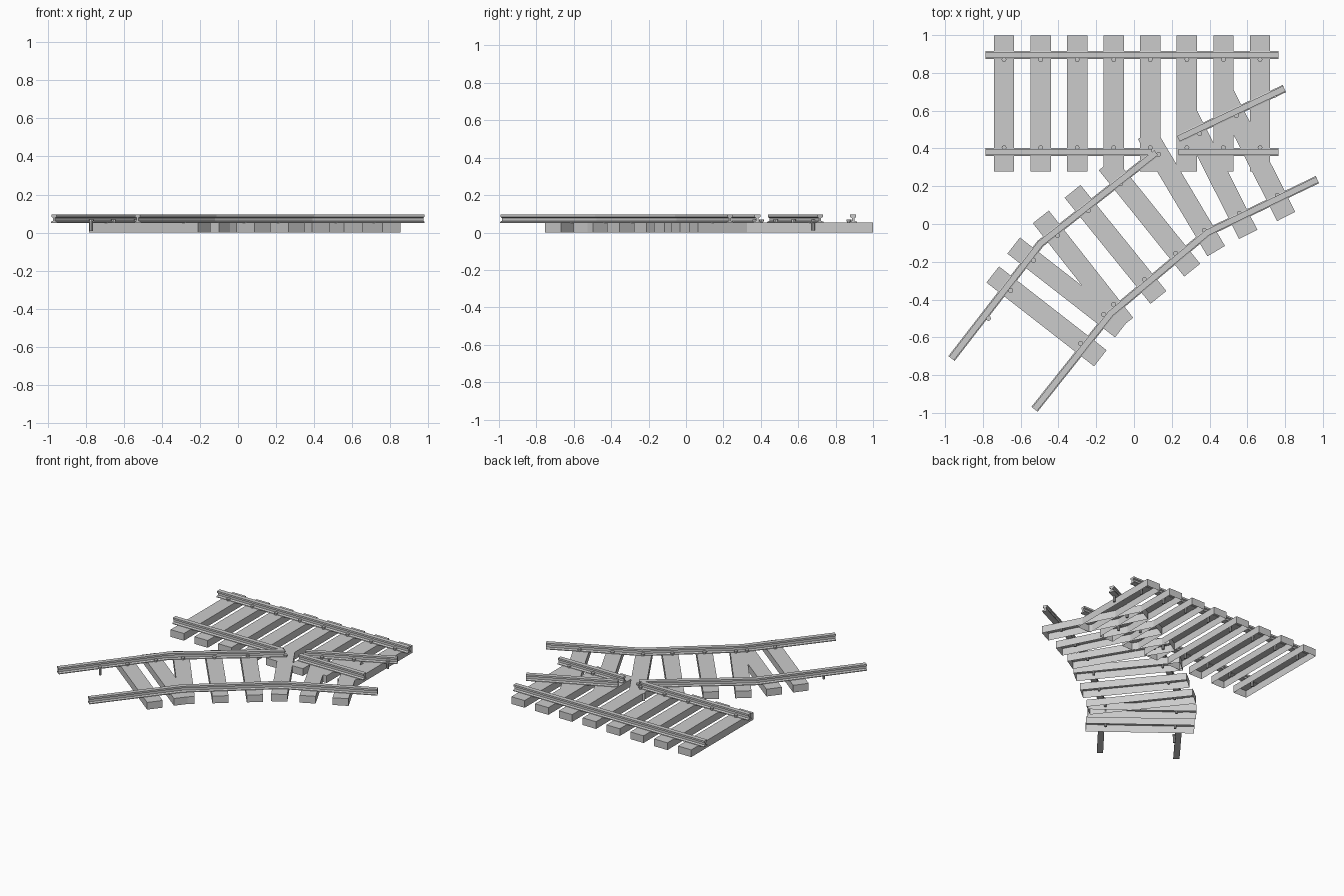
import bpy, bmesh, math
from mathutils import Vector, Matrix

if "Cube" in bpy.data.objects:
    bpy.data.objects.remove(bpy.data.objects["Cube"])

TIE_L, TIE_W, TIE_H = 0.722, 0.108, 0.053
# right half of the rail section (side offset, height), foot to head
HALF = [(0.021, 0.051), (0.021, 0.057), (0.006, 0.062),
        (0.006, 0.078), (0.016, 0.082), (0.016, 0.095)]
PROFILE = HALF + [(-s, z) for s, z in reversed(HALF)]


def finish(name, bm):
    me = bpy.data.meshes.new(name)
    bm.to_mesh(me)
    bm.free()
    ob = bpy.data.objects.new(name, me)
    bpy.context.collection.objects.link(ob)
    return ob


def tie(name, x, y, angle):
    """Wooden tie: a shallow box, open underneath."""
    bm = bmesh.new()
    mat = (Matrix.Translation((x, y, TIE_H / 2)) @ Matrix.Rotation(math.radians(angle), 4, 'Z')
           @ Matrix.Diagonal((TIE_L, TIE_W, TIE_H, 1)))
    bmesh.ops.create_cube(bm, size=1, matrix=mat)
    bm.normal_update()
    bottom = [f for f in bm.faces if f.normal.z < -0.9]
    bmesh.ops.delete(bm, geom=bottom, context='FACES_ONLY')
    finish(name, bm)


def rail(name, pts):
    """Sweep the rail section along a path with mitred bends."""
    bm = bmesh.new()
    pts = [Vector(p) for p in pts]
    rings = []
    for i, p in enumerate(pts):
        a = (p - pts[i - 1]).normalized() if i else (pts[1] - p).normalized()
        b = (pts[i + 1] - p).normalized() if i < len(pts) - 1 else a
        t = (a + b).normalized()
        side = Vector((t.y, -t.x)) / t.dot(a)
        rings.append([bm.verts.new((p.x + side.x * s, p.y + side.y * s, z)) for s, z in PROFILE])
    n = len(PROFILE)
    for r, q in zip(rings, rings[1:]):
        for k in range(n):
            bm.faces.new((r[k], r[(k + 1) % n], q[(k + 1) % n], q[k]))
    bm.faces.new(rings[0])
    bm.faces.new(rings[-1])
    bmesh.ops.recalc_face_normals(bm, faces=bm.faces)
    finish(name, bm)


def spikes(name, spots):
    """Round spikes: a long shank with a wider head gripping the rail foot."""
    bm = bmesh.new()
    for x, y in spots:
        for r, z0, z1 in ((0.009, 0.01, 0.06), (0.013, 0.06, 0.07)):
            bmesh.ops.create_cone(bm, cap_ends=True, segments=8, radius1=r, radius2=r,
                                  depth=z1 - z0, matrix=Matrix.Translation((x, y, (z0 + z1) / 2)))
    finish(name, bm)


# straight track ties
tie_x = [-0.688 + 0.1936 * i for i in range(8)]
for i, x in enumerate(tie_x):
    tie(f"straight_tie_{i + 1}", x, 0.638, 90)

# branch track ties
branch = [(-0.463, -0.489, -37.9), (-0.352, -0.336, -37.9), (-0.27, -0.246, -51.8),
          (-0.098, -0.108, -51), (0.082, 0.037, -51.2), (0.251, 0.167, -59.3),
          (0.442, 0.267, -63.2), (0.643, 0.362, -63.2)]
for i, (x, y, a) in enumerate(branch):
    tie(f"branch_tie_{i + 1}", x, y, a)

# straight rails, the inner one broken at the crossing
rail("outer_straight_rail", [(-0.786, 0.894), (0.765, 0.894)])
rail("inner_straight_rail_left", [(-0.786, 0.381), (0.095, 0.381)])
rail("inner_straight_rail_right", [(0.235, 0.381), (0.765, 0.381)])

# branch rails
rail("branch_inner_rail", [(-0.966, -0.712), (-0.495, -0.103), (0.117, 0.378)])
rail("branch_inner_rail_end", [(0.235, 0.452), (0.796, 0.717)])
rail("branch_outer_rail", [(-0.527, -0.981), (-0.124, -0.474), (0.389, -0.045), (0.971, 0.235)])

# spikes beside each rail
spikes("outer_straight_spikes", [(x, 0.871) for x in tie_x])
spikes("inner_straight_spikes", [(x, 0.404) for x in tie_x])
spikes("branch_inner_spikes", [(-0.77, -0.5), (-0.653, -0.352), (-0.532, -0.193), (-0.405, -0.061),
                               (-0.241, 0.071), (-0.071, 0.214), (0.13, 0.368), (0.347, 0.479),
                               (0.542, 0.574), (0.743, 0.68)])
spikes("branch_outer_spikes", [(-0.283, -0.632), (-0.161, -0.479), (-0.108, -0.426), (0.056, -0.294),
                               (0.22, -0.156), (0.373, -0.034), (0.558, 0.056), (0.759, 0.151)])
